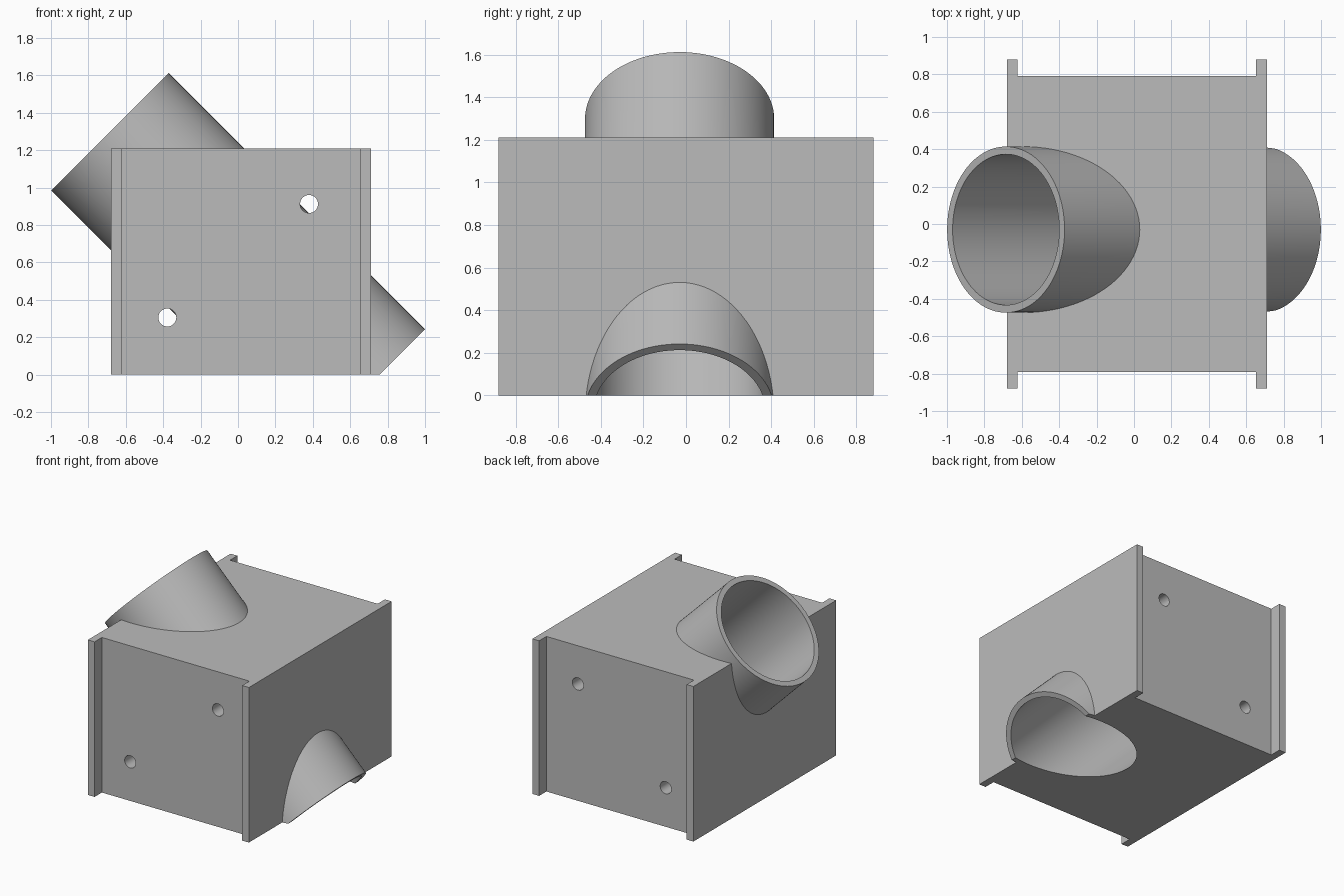
import bpy, bmesh, math
from mathutils import Matrix, Vector

cube = bpy.data.objects.get("Cube")
if cube:
    bpy.data.objects.remove(cube, do_unlink=True)

grey = bpy.data.materials.new("plain grey")
grey.use_nodes = True
grey.diffuse_color = (0.5, 0.5, 0.5, 1)
grey.node_tree.nodes["Principled BSDF"].inputs["Base Color"].default_value = (0.5, 0.5, 0.5, 1)

HEIGHT = 1.21
LEFT, RIGHT, FLANGE = -0.68, 0.71, 0.058
BODY_Y, FLANGE_Y = 0.79, 0.88
SPARE = 0.2          # material below the floor, trimmed off at the end


def to_object(name, bm):
    bmesh.ops.recalc_face_normals(bm, faces=bm.faces)
    mesh = bpy.data.meshes.new(name)
    bm.to_mesh(mesh)
    bm.free()
    mesh.materials.append(grey)
    obj = bpy.data.objects.new(name, mesh)
    bpy.context.collection.objects.link(obj)
    return obj


def prism(name, outline, z0, z1):
    bm = bmesh.new()
    face = bm.faces.new([bm.verts.new((x, y, z0)) for x, y in outline])
    top = bmesh.ops.extrude_face_region(bm, geom=[face])["geom"]
    verts = [v for v in top if isinstance(v, bmesh.types.BMVert)]
    bmesh.ops.translate(bm, verts=verts, vec=(0, 0, z1 - z0))
    return to_object(name, bm)


def cylinder(name, start, end, radius, sides):
    start, end = Vector(start), Vector(end)
    axis = end - start
    turn = axis.to_track_quat("Z", "Y").to_matrix().to_4x4()
    bm = bmesh.new()
    bmesh.ops.create_cone(bm, cap_ends=True, segments=sides, radius1=radius,
                          radius2=radius, depth=axis.length,
                          matrix=Matrix.Translation((start + end) / 2) @ turn)
    return to_object(name, bm)


def combine(target, tool, operation):
    bpy.context.view_layer.objects.active = target
    mod = target.modifiers.new(operation.lower(), "BOOLEAN")
    mod.operation, mod.object, mod.solver = operation, tool, "EXACT"
    bpy.ops.object.modifier_apply(modifier=mod.name)
    bpy.data.objects.remove(tool, do_unlink=True)


# Housing block with a flange at each end
inner_l, inner_r = LEFT + FLANGE, RIGHT - FLANGE
half = [(LEFT, FLANGE_Y), (inner_l, FLANGE_Y), (inner_l, BODY_Y),
        (inner_r, BODY_Y), (inner_r, FLANGE_Y), (RIGHT, FLANGE_Y)]
outline = half + [(x, -y) for x, y in reversed(half)]
housing = prism("pipe_housing", outline, -SPARE, HEIGHT)

# Two bolt holes from front to back
for x, z in [(-0.378, 0.305), (0.38, 0.912)]:
    combine(housing, cylinder("bolt_hole", (x, -1, z), (x, 1, z), 0.048, 32), "DIFFERENCE")

# Slanted pipe through the block, then its bore
top_end = Vector((-0.685, -0.03, 1.298))
low_end = Vector((0.685, -0.03, -0.072))
past = (low_end - top_end).normalized() * 0.5
combine(housing, cylinder("pipe", top_end, low_end, 0.444, 96), "UNION")
combine(housing, cylinder("bore", top_end - past, low_end + past, 0.403, 96), "DIFFERENCE")

# Flat underside
square = [(-2, -2), (2, -2), (2, 2), (-2, 2)]
combine(housing, prism("floor_cut", square, -2, 0), "DIFFERENCE")

bpy.ops.object.select_all(action="DESELECT")
housing.select_set(True)
bpy.context.view_layer.objects.active = housing
bpy.ops.object.shade_smooth_by_angle(angle=math.radians(30))
